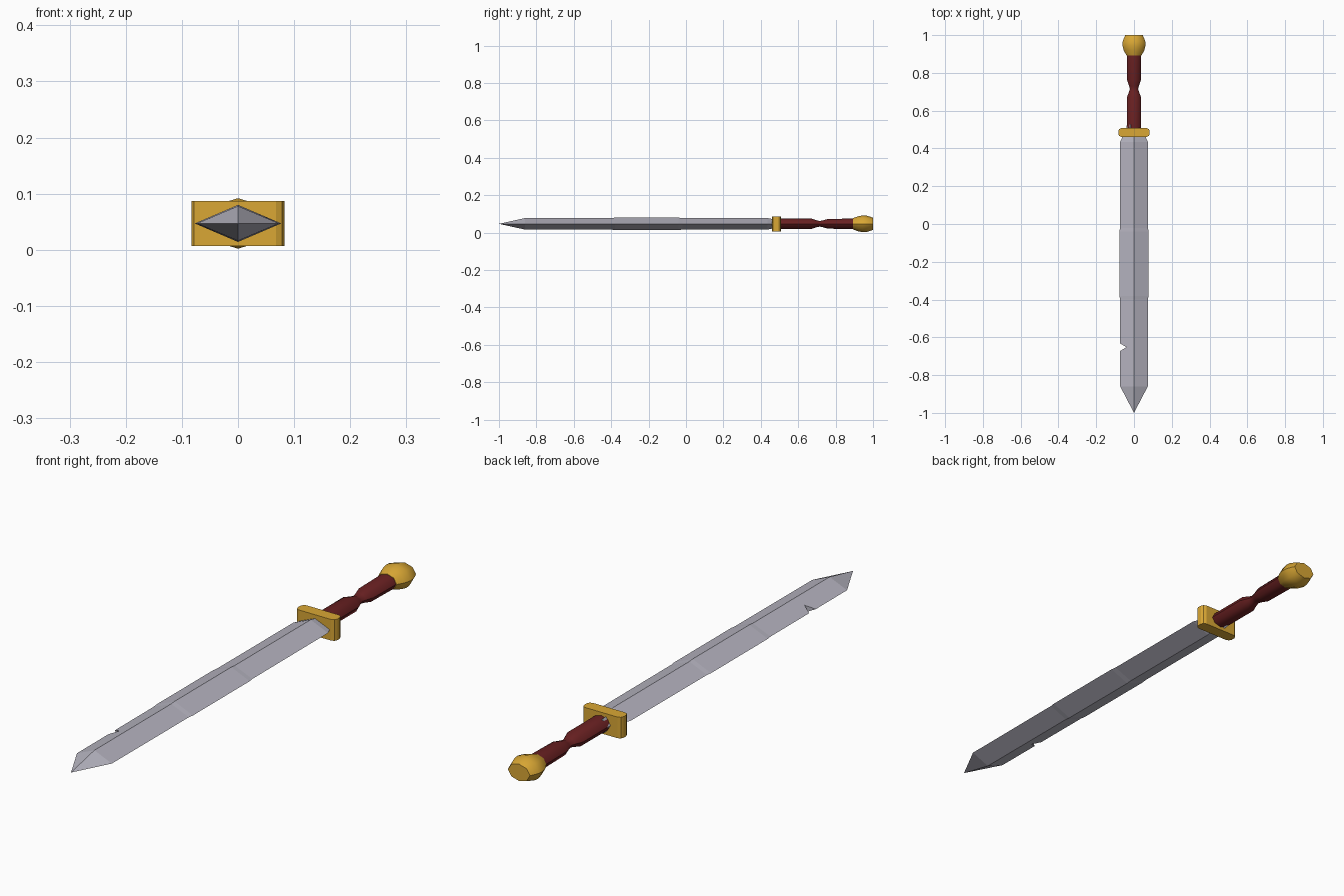
import bpy, bmesh, math

if "Cube" in bpy.data.objects:
    bpy.data.objects.remove(bpy.data.objects["Cube"], do_unlink=True)

ZC = 0.047  # height of the sword's long axis


def material(name, rgb):
    m = bpy.data.materials.new(name)
    m.use_nodes = True
    m.diffuse_color = (*rgb, 1)
    m.node_tree.nodes["Principled BSDF"].inputs["Base Color"].default_value = (*rgb, 1)
    return m


STEEL = material("steel", (0.46, 0.45, 0.52))
GOLD = material("gold", (0.70, 0.39, 0.035))
LEATHER = material("dark red leather", (0.145, 0.015, 0.016))


def finish(name, bm, mat, angle=None):
    bmesh.ops.recalc_face_normals(bm, faces=bm.faces)
    mesh = bpy.data.meshes.new(name)
    bm.to_mesh(mesh)
    bm.free()
    ob = bpy.data.objects.new(name, mesh)
    bpy.context.collection.objects.link(ob)
    mesh.materials.append(mat)
    bpy.ops.object.select_all(action='DESELECT')
    ob.select_set(True)
    bpy.context.view_layer.objects.active = ob
    if angle:
        bpy.ops.object.shade_smooth_by_angle(angle=math.radians(angle))
    return ob


def loft(name, sections, sides, mat, angle=None, cx=0.0, tip=None):
    """Skin elliptical sections (y, half width, half height) along y."""
    bm = bmesh.new()
    rings = []
    for y, rx, rz in sections:
        rings.append([bm.verts.new((cx + rx * math.cos(math.tau * i / sides), y,
                                    ZC + rz * math.sin(math.tau * i / sides)))
                      for i in range(sides)])
    for a, b in zip(rings, rings[1:]):
        for i in range(sides):
            j = (i + 1) % sides
            bm.faces.new((a[i], a[j], b[j], b[i]))
    bm.faces.new(rings[-1])
    if tip is None:
        bm.faces.new(rings[0])
    else:
        apex = bm.verts.new((cx, tip, ZC))
        for i in range(sides):
            bm.faces.new((apex, rings[0][i], rings[0][(i + 1) % sides]))
    return finish(name, bm, mat, angle)


def prism(name, outline, z0, z1, mat):
    """Extrude an xy outline upward."""
    bm = bmesh.new()
    face = bm.faces.new([bm.verts.new((x, y, z0)) for x, y in outline])
    top = bmesh.ops.extrude_face_region(bm, geom=[face])["geom"]
    bmesh.ops.translate(bm, vec=(0, 0, z1 - z0),
                        verts=[v for v in top if isinstance(v, bmesh.types.BMVert)])
    return finish(name, bm, mat)


# Diamond-section blade with a slightly wider middle and a pointed tip
blade = loft("blade", [(-0.86, 0.073, 0.031), (-0.40, 0.074, 0.031),
                       (-0.38, 0.077, 0.033), (-0.04, 0.077, 0.033),
                       (-0.02, 0.074, 0.031), (0.435, 0.073, 0.031),
                       (0.465, 0.060, 0.025)], 4, STEEL, tip=-1.0)

# Chip in the blade edge
cutter = prism("chip_cutter", [(-0.12, -0.70), (-0.04, -0.652), (-0.12, -0.606)],
               -0.05, 0.15, STEEL)
cutter.hide_render = True
chip = blade.modifiers.new("chip", 'BOOLEAN')
chip.operation = 'DIFFERENCE'
chip.solver = 'EXACT'
chip.object = cutter
bpy.ops.object.select_all(action='DESELECT')
blade.select_set(True)
bpy.context.view_layer.objects.active = blade
bpy.ops.object.modifier_apply(modifier=chip.name)
bpy.data.objects.remove(cutter, do_unlink=True)

# Exposed end of the tang, off to one side of the grip
loft("tang", [(0.49, 0.021, 0.030), (0.528, 0.019, 0.028)], 4, STEEL, cx=-0.019)

# Crossguard with chamfered ends
half = [(0.068, 0.461), (0.078, 0.466), (0.083, 0.476),
        (0.083, 0.492), (0.078, 0.502), (0.068, 0.507)]
prism("guard", half + [(-x, y) for x, y in reversed(half)], 0.007, 0.087, GOLD)

# Pinched grip
loft("grip", [(0.495, 0.038, 0.028), (0.67, 0.038, 0.028), (0.70, 0.026, 0.018),
              (0.715, 0.022, 0.015), (0.73, 0.026, 0.018), (0.76, 0.036, 0.026),
              (0.90, 0.038, 0.028)], 8, LEATHER, 50)

# Rounded pommel with a flat end
loft("pommel", [(0.893, 0.040, 0.030), (0.92, 0.055, 0.040), (0.945, 0.061, 0.045),
                (0.965, 0.060, 0.044), (0.985, 0.053, 0.038), (1.0, 0.046, 0.032)],
     8, GOLD, 50)
